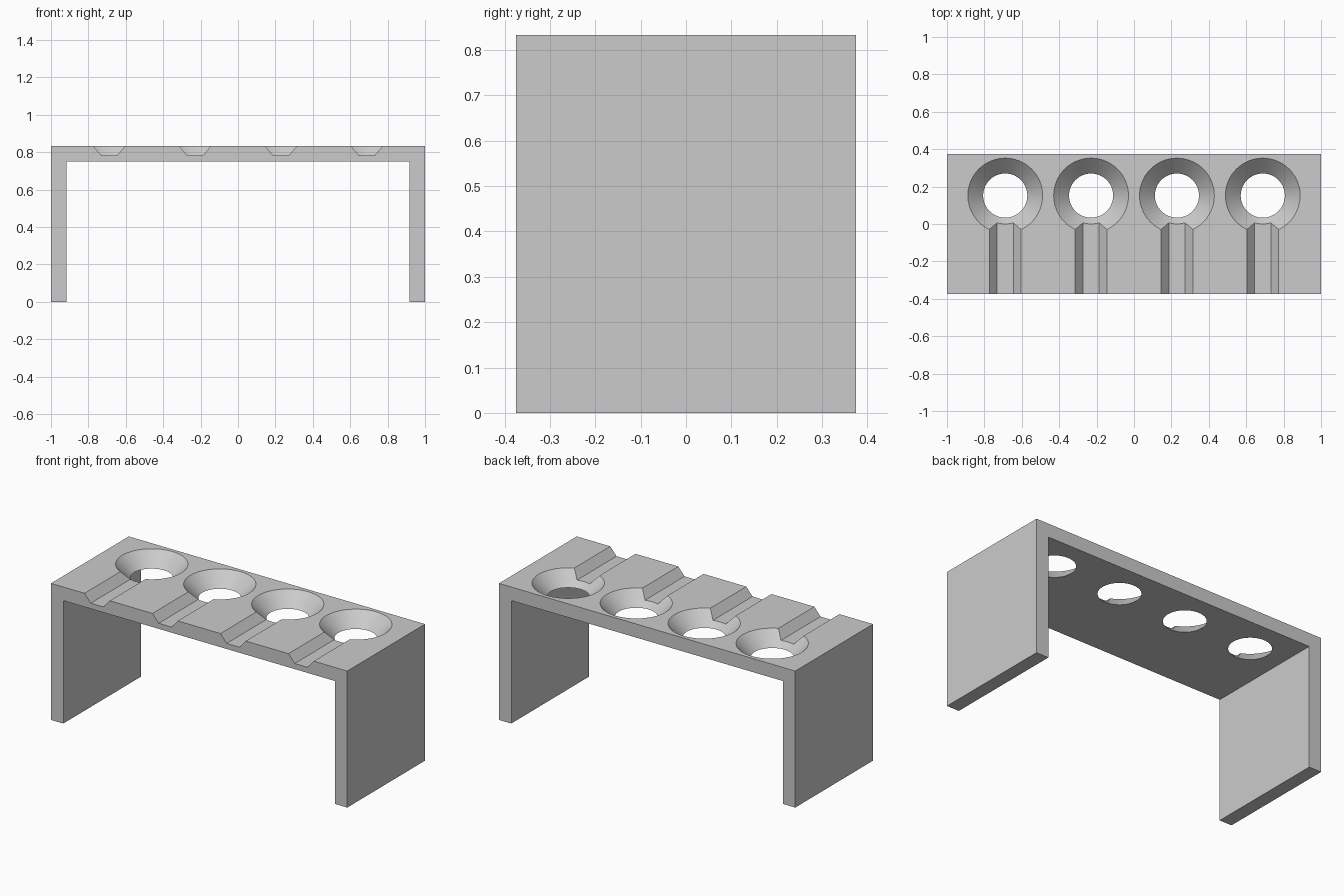
import bpy
import bmesh
import math
from mathutils import Matrix

if "Cube" in bpy.data.objects:
    bpy.data.objects.remove(bpy.data.objects["Cube"], do_unlink=True)

HEIGHT, DEPTH, WALL = 0.833, 0.75, 0.083
HOLE_Y, HOLE_TOP, HOLE_BOTTOM = 0.152, 0.2, 0.118
GROOVE_TOP, GROOVE_FLOOR, GROOVE_DEPTH = 0.085, 0.043, 0.049
CENTRES = [(i - 1.5) * 0.459 for i in range(4)]

grey = bpy.data.materials.new("light grey")
grey.use_nodes = True
grey.diffuse_color = (0.6, 0.6, 0.6, 1)
grey.node_tree.nodes["Principled BSDF"].inputs["Base Color"].default_value = (0.6, 0.6, 0.6, 1)


def make_object(name, bm):
    bmesh.ops.recalc_face_normals(bm, faces=bm.faces)
    mesh = bpy.data.meshes.new(name)
    bm.to_mesh(mesh)
    bm.free()
    mesh.materials.append(grey)
    obj = bpy.data.objects.new(name, mesh)
    bpy.context.collection.objects.link(obj)
    return obj


def add_prism(bm, profile, y0, y1):
    """Extrude an x-z profile along y."""
    face = bm.faces.new([bm.verts.new((x, y0, z)) for x, z in profile])
    grown = bmesh.ops.extrude_face_region(bm, geom=[face])["geom"]
    verts = [v for v in grown if isinstance(v, bmesh.types.BMVert)]
    bmesh.ops.translate(bm, verts=verts, vec=(0, y1 - y0, 0))


# Bridge-shaped stand: a top plate on two side walls
inner, under = 1 - WALL, HEIGHT - WALL
half = [(inner, under), (inner, 0), (1, 0), (1, HEIGHT)]
bm = bmesh.new()
add_prism(bm, half + [(-x, z) for x, z in reversed(half)], -DEPTH / 2, DEPTH / 2)
stand = make_object("slotted_stand", bm)

# Tapered hole cutters, running past both plate faces
extra = 0.02
flare = (HOLE_TOP - HOLE_BOTTOM) / WALL * extra
bm = bmesh.new()
for x in CENTRES:
    bmesh.ops.create_cone(bm, cap_ends=True, segments=64,
                          radius1=HOLE_BOTTOM - flare, radius2=HOLE_TOP + flare,
                          depth=WALL + 2 * extra,
                          matrix=Matrix.Translation((x, HOLE_Y, HEIGHT - WALL / 2)))
holes = make_object("hole_cutter", bm)

# Trapezoid groove cutters from the front edge into each hole
spread = (GROOVE_TOP - GROOVE_FLOOR) / GROOVE_DEPTH * extra
wide, floor = GROOVE_TOP + spread, HEIGHT - GROOVE_DEPTH
bm = bmesh.new()
for x in CENTRES:
    add_prism(bm, [(x - GROOVE_FLOOR, floor), (x + GROOVE_FLOOR, floor),
                   (x + wide, HEIGHT + extra), (x - wide, HEIGHT + extra)],
              -DEPTH / 2 - extra, HOLE_Y)
grooves = make_object("groove_cutter", bm)

# Cut the plate, then drop the cutters
bpy.ops.object.select_all(action="DESELECT")
bpy.context.view_layer.objects.active = stand
stand.select_set(True)
for cutter in (holes, grooves):
    cutter.hide_render = True
    cut = stand.modifiers.new(cutter.name, "BOOLEAN")
    cut.operation = "DIFFERENCE"
    cut.solver = "EXACT"
    cut.object = cutter
    bpy.ops.object.modifier_apply(modifier=cut.name)
    bpy.data.objects.remove(cutter, do_unlink=True)

bpy.ops.object.shade_smooth_by_angle(angle=math.radians(25))
